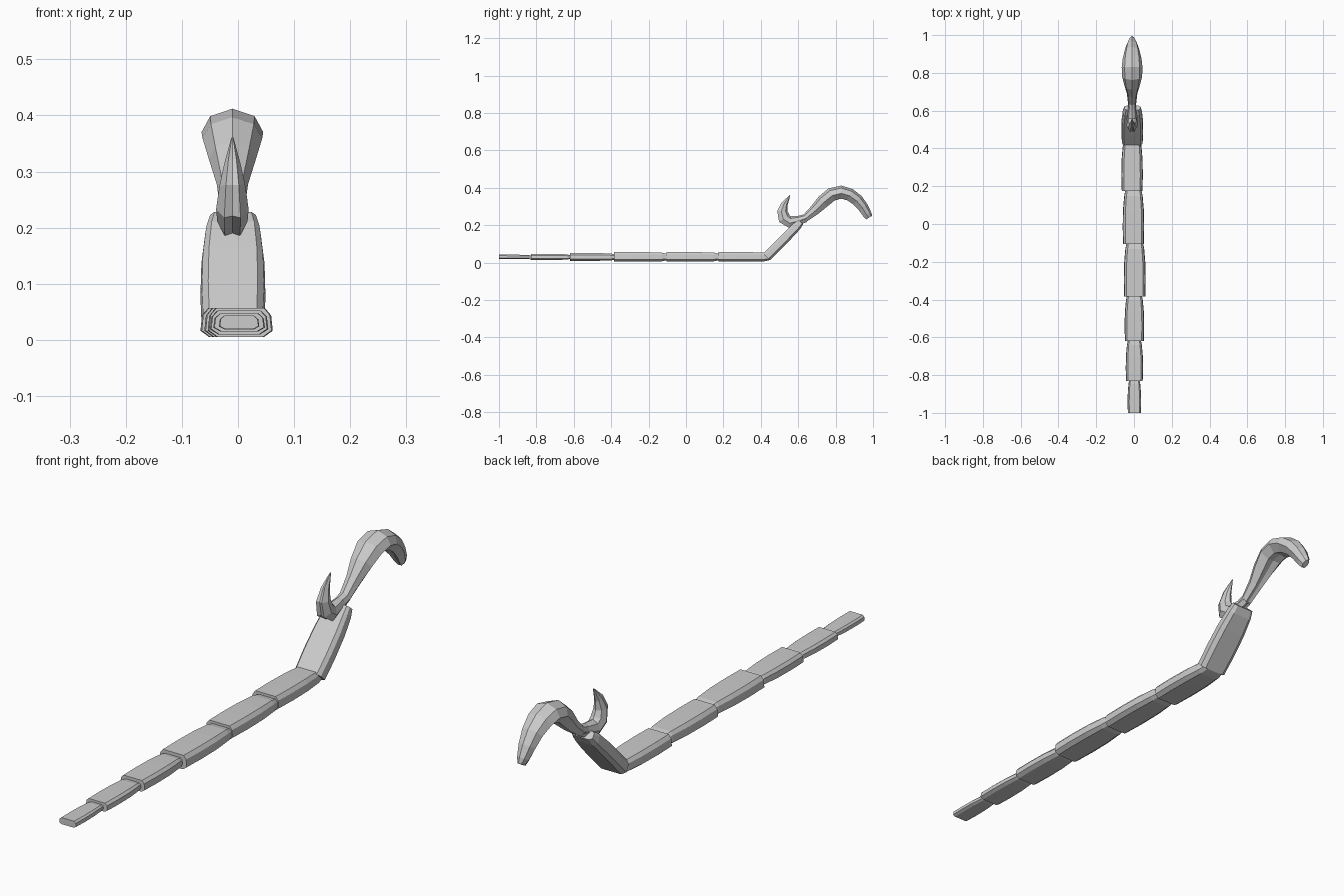
import bpy, bmesh
from mathutils import Vector

if "Cube" in bpy.data.objects:
    bpy.data.objects.remove(bpy.data.objects["Cube"])

# unit cross-sections (side, up)
PLATE = [(-.72, -1), (.72, -1), (1, -.55), (.95, .5), (.76, 1), (-.76, 1), (-.95, .5), (-1, -.55)]
ROUND = [(-.5, -.85), (0, -.7), (.5, -.85), (1, -.1), (.72, .65), (0, 1), (-.72, .65), (-1, -.1)]


def loft(name, stations, section):
    """Skin sections along a path; station = (x, y, z, half width, half thickness)."""
    bm = bmesh.new()
    pts = [Vector(s[:3]) for s in stations]
    rings = []
    for i, s in enumerate(stations):
        d = pts[min(i + 1, len(pts) - 1)] - pts[max(i - 1, 0)]
        up = Vector((0, -d.z, d.y)).normalized()
        rings.append([bm.verts.new(pts[i] + Vector((a * s[3], 0, 0)) + up * b * s[4])
                      for a, b in section])
    n = len(section)
    for r, q in zip(rings, rings[1:]):
        for k in range(n):
            bm.faces.new((r[k], r[(k + 1) % n], q[(k + 1) % n], q[k]))
    bm.faces.new(rings[0][::-1])
    bm.faces.new(rings[-1])
    bmesh.ops.recalc_face_normals(bm, faces=bm.faces)
    mesh = bpy.data.meshes.new(name)
    bm.to_mesh(mesh)
    bm.free()
    obj = bpy.data.objects.new(name, mesh)
    bpy.context.collection.objects.link(obj)
    return obj


def plate(name, a, b, hw, ht):
    """One armoured segment, tapered towards its far end."""
    a, b = Vector(a), Vector(b)
    taper = [(0, .96, 1), (.3, 1, 1), (.62, .97, .98), (.88, .86, .9), (1, .74, .62)]
    loft(name, [(*a.lerp(b, t), hw * w, ht * h) for t, w, h in taper], PLATE)


# flat row of tail segments: x, start y, end y, half width, half thickness
ROW = [(.002, -1, -.825, .036, .012), (.002, -.83, -.615, .046, .016),
       (.002, -.62, -.375, .052, .021), (.004, -.385, -.097, .058, .026),
       (-.003, -.105, .182, .057, .026), (-.010, .175, .45, .057, .026)]
for i, (x, y0, y1, hw, ht) in enumerate(ROW):
    plate(f"tail_segment_{i + 1}", (x, y0, .031), (x, y1, .03), hw, ht)

# raised segment
plate("raised_segment", (-.009, .432, .031), (-.009, .615, .217), .058, .026)

# small upright barb curling back from the joint
X = -.01
loft("barb", [(X, .645, .232, .018, .018), (X, .60, .225, .022, .026),
              (X, .555, .214, .027, .034), (X, .523, .235, .029, .036),
              (X, .513, .275, .023, .030), (X, .526, .315, .014, .019),
              (X, .556, .36, .002, .002)], [(a, -b) for a, b in ROUND])

# curved sting with thick middle and blunt tip
loft("sting", [(X, .585, .222, .018, .024), (X, .64, .238, .022, .022),
               (X, .69, .280, .028, .030), (X, .735, .325, .042, .038),
               (X, .78, .362, .053, .039), (X, .83, .374, .055, .038),
               (X, .875, .361, .050, .036), (X, .915, .332, .041, .034),
               (X, .945, .295, .032, .030), (X, .967, .258, .021, .026),
               (X, .978, .240, .011, .021)], ROUND)
